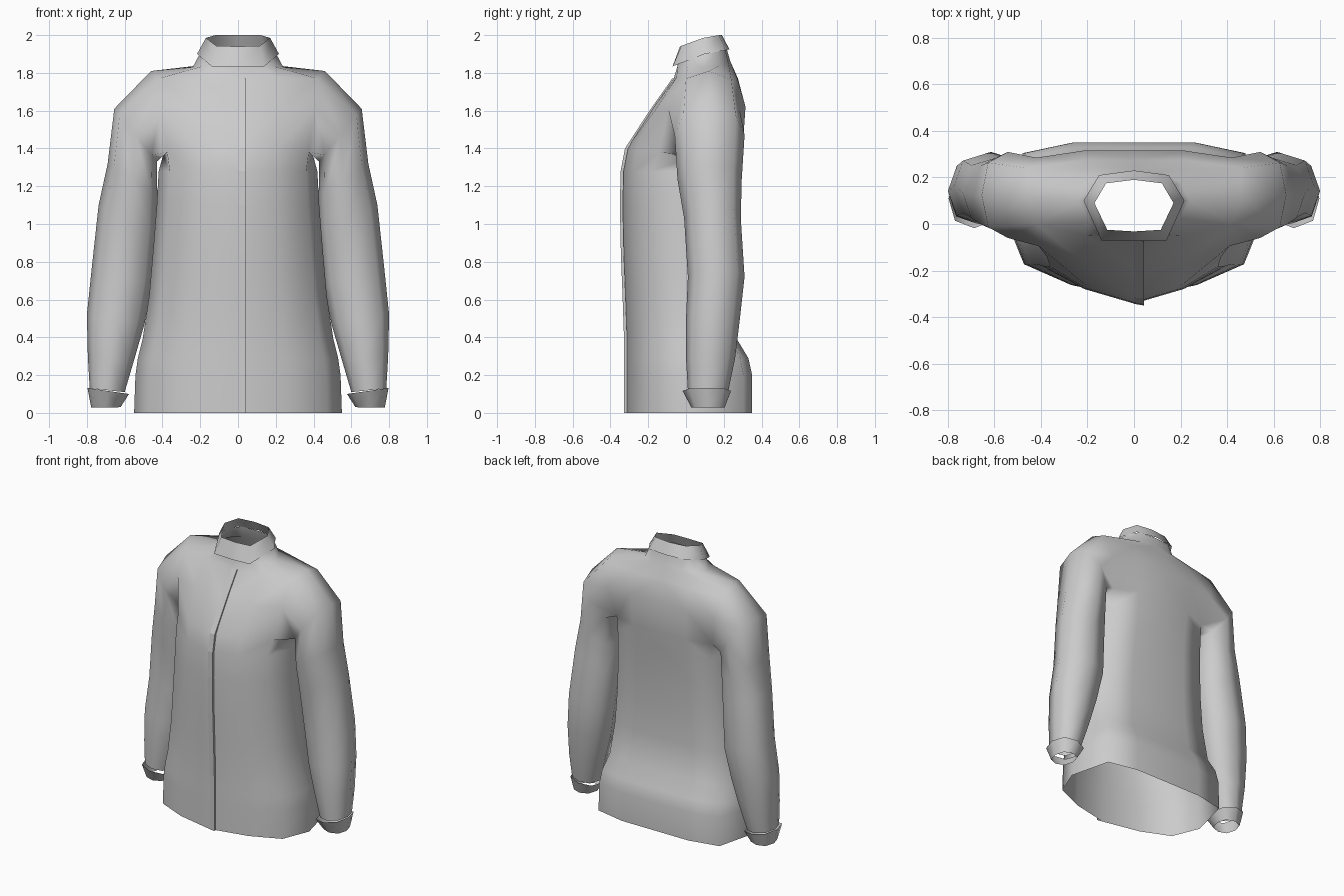
import bpy, bmesh, math

if "Cube" in bpy.data.objects:
    bpy.data.objects.remove(bpy.data.objects["Cube"])


def finish(name, bm, mirror=True, smooth=True):
    """Turn a bmesh into a named object, mirrored across x = 0."""
    bmesh.ops.recalc_face_normals(bm, faces=bm.faces)
    for f in bm.faces:
        f.smooth = smooth
    me = bpy.data.meshes.new(name)
    bm.to_mesh(me)
    bm.free()
    ob = bpy.data.objects.new(name, me)
    bpy.context.collection.objects.link(ob)
    if mirror:
        ob.modifiers.new("mirror", 'MIRROR').merge_threshold = 0.0005
    return ob


def add_row(bm, pts):
    return [bm.verts.new(p) for p in pts]


def skin(bm, a, b, closed=False, skip=()):
    """Quads between two rows of vertices."""
    n = len(a)
    for i in range(n if closed else n - 1):
        if i not in skip:
            j = (i + 1) % n
            bm.faces.new((a[i], a[j], b[j], b[i]))


def arm_ring(inner, outer, yf, yb):
    """Eight points round the arm, starting at the inner front."""
    pts = []
    for k in range(8):
        a = math.radians(225 - 45 * k)
        c, s = math.cos(a), -math.sin(a)
        if k % 2 == 0:
            c, s = c * 1.06, s * 1.06
        pts.append(((inner[0] + outer[0]) / 2 + c * (outer[0] - inner[0]) / 2,
                    (yf + yb) / 2 - s * (yb - yf) / 2 * -1,
                    (inner[1] + outer[1]) / 2 + c * (outer[1] - inner[1]) / 2))
    # inner front must have the smaller y
    if pts[0][1] > pts[2][1]:
        pts = [(x, yf + yb - y, z) for x, y, z in pts]
    return pts


# Torso half: hem to chest from one cross-section, front centre to back centre
section = [(0, -1), (.49, -.82), (.86, -.54), (1, .05), (.87, .87), (.48, 1), (0, 1)]
levels = [  # z, half width, front depth, back depth
    (0, .55, .32, .35), (.2, .543, .32, .35), (.29, .53, .32, .33), (.39, .505, .32, .27),
    (.62, .47, .328, .25), (.85, .45, .337, .25), (1.1, .43, .342, .265), (1.28, .42, .338, .285)]
rows = [[(u * w, v * (f if v < 0 else b), z) for u, v in section] for z, w, f, b in levels]

# Armpit, mid armhole, shoulder line, neck base and neck edge
rows += [
    [(0, -.315, 1.4), (.21, -.26, 1.4), (.375, -.14, 1.38), (.395, .08, 1.37),
     (.38, .24, 1.39), (.21, .3, 1.4), (0, .3, 1.4)],
    [(0, -.185, 1.6), (.22, -.165, 1.6), (.41, -.095, 1.61), None,
     (.42, .285, 1.6), (.22, .315, 1.62), (0, .315, 1.62)],
    [(0, -.065, 1.77), (.21, -.05, 1.775), (.42, 0, 1.77), (.46, .12, 1.81),
     (.46, .24, 1.765), (.22, .275, 1.76), (0, .275, 1.77)],
    [(0, -.045, 1.835), (.12, -.045, 1.835), (.19, .01, 1.835), (.24, .1, 1.83),
     (.2, .18, 1.84), (.12, .225, 1.85), (0, .235, 1.86)],
    [(0, -.04, 1.88), (.12, -.035, 1.88), (.17, .03, 1.89), (.2, .1, 1.905),
     (.17, .165, 1.92), (.12, .205, 1.93), (0, .215, 1.93)]]

bm = bmesh.new()
grid = [[bm.verts.new(p) if p else None for p in r] for r in rows]
A = len(levels)  # armpit row
for i in range(len(grid) - 1):
    skin(bm, grid[i], grid[i + 1], skip=(2, 3) if i in (A, A + 1) else ())

# Sleeve grows out of the armhole
lo, mid, hi = grid[A:A + 3]
ring = [lo[2], lo[3], lo[4], mid[4], hi[4], hi[3], hi[2], mid[2]]
for spec in [((.43, 1.33), (.655, 1.61), -.06, .31), ((.427, 1.15), (.69, 1.32), -.045, .295),
             ((.43, .96), (.738, 1.1), -.01, .29), ((.455, .68), (.775, .76), .01, .31),
             ((.495, .47), (.80, .52), .0, .285), ((.55, .28), (.795, .3), .0, .26),
             ((.60, .11), (.785, .13), .01, .225)]:
    new = add_row(bm, arm_ring(*spec))
    skin(bm, ring, new, closed=True)
    ring = new
finish("jacket_body", bm)

# Cuffs, wide at the top and tapering to the wrist
bm = bmesh.new()
top = add_row(bm, arm_ring((.577, .10), (.797, .132), -.018, .238))
end = add_row(bm, arm_ring((.622, .03), (.777, .028), .028, .205))
skin(bm, top, end, closed=True)
finish("cuffs", bm)

# Stand collar, tilted up towards the back
bm = bmesh.new()
base = add_row(bm, [(0, -.072, 1.832), (.14, -.07, 1.835), (.217, .1, 1.9), (.15, .21, 1.92), (0, .23, 1.925)])
rim = add_row(bm, [(0, -.032, 1.94), (.115, -.025, 1.943), (.17, .09, 1.985), (.12, .175, 2), (0, .19, 2)])
skin(bm, base, rim)
finish("collar", bm)

# Front overlap running from hem to collar
bm = bmesh.new()
prev = None
for r in rows[:A + 3]:
    x, y, z = r[0]
    cur = add_row(bm, [(0, y - .001, z), (.042, y - .008, z), (.042, y + .008, z)])
    if prev:
        skin(bm, prev, cur)
    prev = cur
finish("front_overlap", bm, mirror=False, smooth=False)
